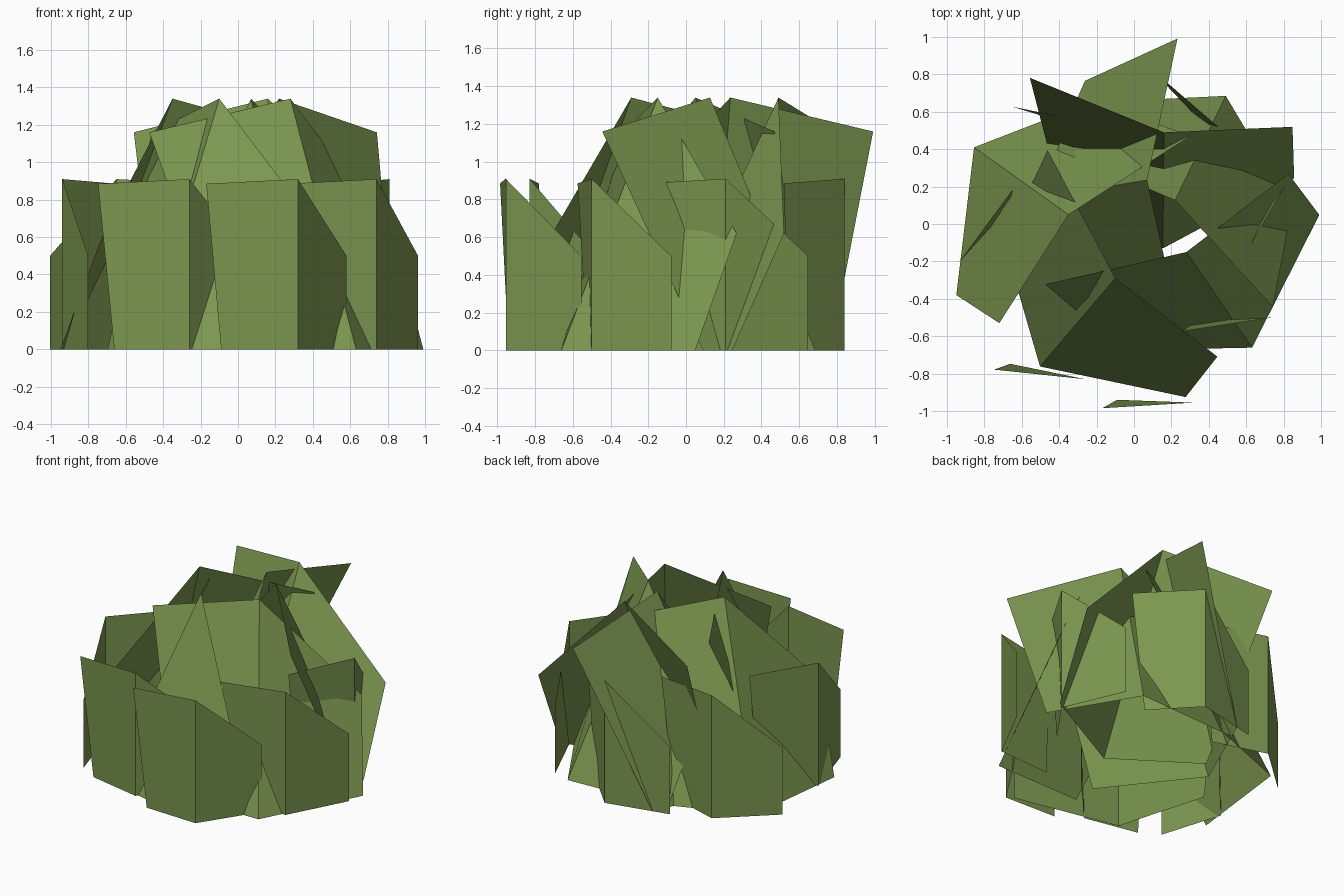
import bpy
from math import radians
from mathutils import Matrix, Vector

if "Cube" in bpy.data.objects:
    bpy.data.objects.remove(bpy.data.objects["Cube"])

leaf = bpy.data.materials.new("leaf_green")
leaf.diffuse_color = (0.2, 0.31, 0.08, 1)
leaf.use_nodes = True
leaf.node_tree.nodes["Principled BSDF"].inputs["Base Color"].default_value = leaf.diffuse_color

# Folded leaf cards: six outline points around the top of the fold (x, y from the fold)
# order: side tip, fold top, other tip, its foot, fold foot, first foot
OUTER = [(-0.49, -0.03, 0.885), (0, 0, 0.91), (0.26, 0.40, 0.50),
         (0.26, 0.40, 0), (0, 0, 0), (-0.41, 0.015, 0)]
INNER = [(0.65, 0.42, 1.16), (0, 0, 1.34), (-0.37, -0.58, 0.62),
         (-0.60, -0.43, 0), (-0.505, 0.36, 0), (0.14, 0.61, 0)]
FACES = [(0, 1, 4, 5), (1, 2, 3, 4)]


def card(name, points, x, y, angle, flip):
    """One folded card, turned about z and placed by its fold top."""
    turn = Matrix.Rotation(radians(angle), 3, 'Z')
    verts = [turn @ Vector(p) + Vector((x, y, 0)) for p in points]
    faces = [f[::-1] if flip else f for f in FACES]
    mesh = bpy.data.meshes.new(name)
    mesh.from_pydata(verts, [], faces)
    mesh.materials.append(leaf)
    ob = bpy.data.objects.new(name, mesh)
    bpy.context.collection.objects.link(ob)


# Low outer ring of upright cards
for i, (x, y, a) in enumerate([
        (0.32, -0.955, 0), (-0.26, -0.83, -9.5), (0.74, -0.50, 5.2),
        (0.81, 0.21, 56.5), (-0.94, -0.21, -130), (-0.65, 0.627, 165),
        (0.08, 0.84, 135.6)]):
    card(f"outer_foliage_{i + 1}", OUTER, x, y, a, True)

# Tall leaning cards forming the crown
for i, (x, y, a) in enumerate([
        (0.16, 0.49, 125), (0.07, 0.235, 45), (0.22, 0.127, -80.4),
        (0.28, -0.15, 160), (-0.35, 0.05, 0), (-0.10, -0.29, 85)]):
    card(f"crown_foliage_{i + 1}", INNER, x, y, a, False)
